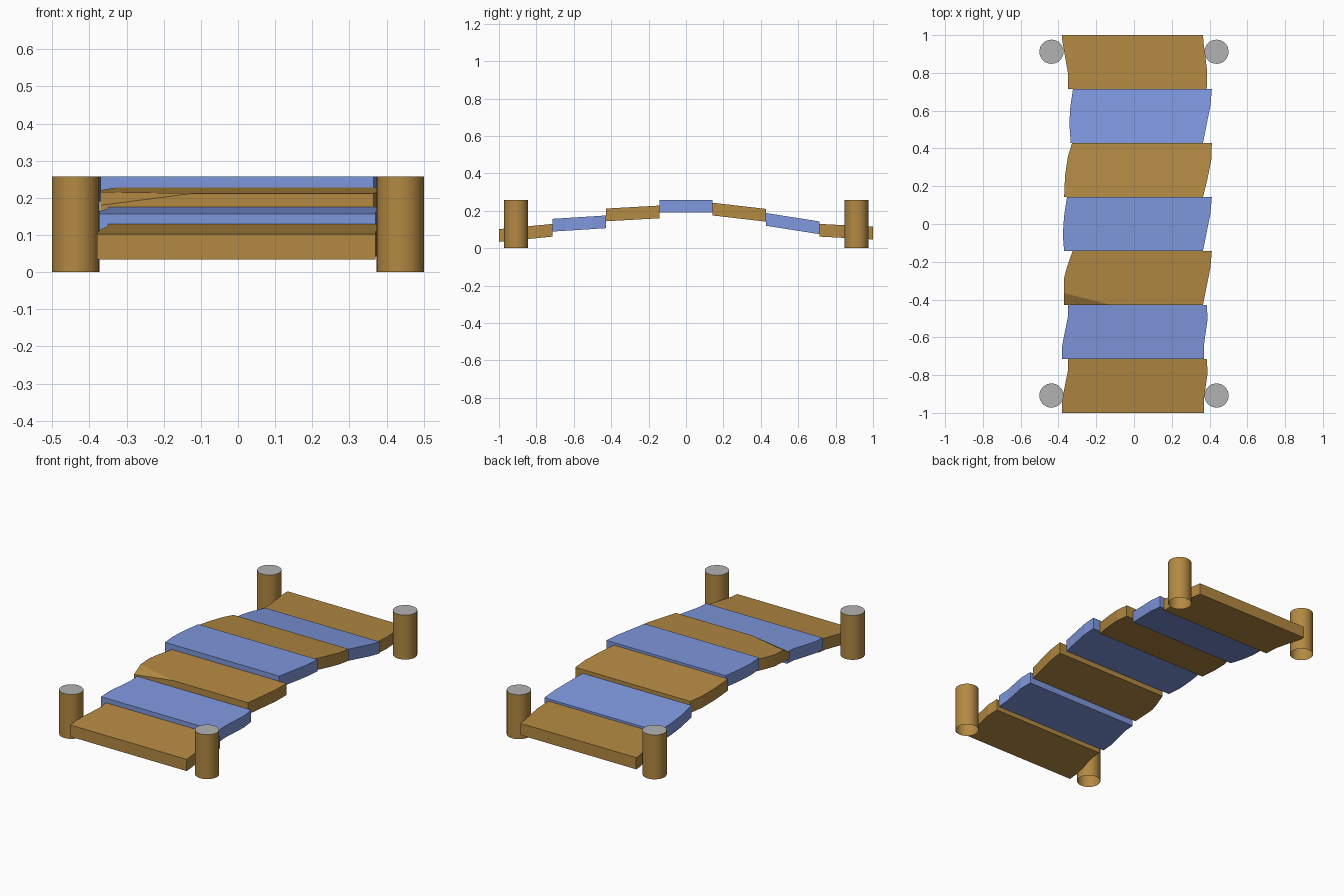
import bpy, bmesh
from mathutils import Vector

if "Cube" in bpy.data.objects:
    bpy.data.objects.remove(bpy.data.objects["Cube"])


def material(name, rgb):
    m = bpy.data.materials.new(name)
    m.diffuse_color = (*rgb, 1)
    m.use_nodes = True
    m.node_tree.nodes["Principled BSDF"].inputs["Base Color"].default_value = m.diffuse_color
    return m


BROWN = material("brown wood", (0.45, 0.25, 0.055))
BLUE = material("blue paint", (0.21, 0.31, 0.72))
GREY = material("pale grey", (0.45, 0.45, 0.45))


def finish(bm, name, mats):
    mesh = bpy.data.meshes.new(name)
    bm.to_mesh(mesh)
    bm.free()
    ob = bpy.data.objects.new(name, mesh)
    bpy.context.collection.objects.link(ob)
    for m in mats:
        mesh.materials.append(m)
    return ob


def plank(name, mat, y0, y1, z0, z1, left, right, chip=None):
    """Extruded wavy outline; z0/z1 are the top heights at front/back."""
    thick = 0.068
    bm = bmesh.new()

    def point(x, t):
        return bm.verts.new((x, y0 + (y1 - y0) * t, z0 + (z1 - z0) * t - thick))

    outline = [point(x, t) for x, t in right] + [point(x, t) for x, t in reversed(left)]
    base = bm.faces.new(outline)
    ext = bmesh.ops.extrude_face_region(bm, geom=[base], use_keep_orig=True)
    top = [g for g in ext["geom"] if isinstance(g, bmesh.types.BMVert)]
    bmesh.ops.translate(bm, verts=top, vec=(0, 0, thick))
    bmesh.ops.recalc_face_normals(bm, faces=bm.faces)
    if chip:
        # broken corner
        a, b, c = (Vector(p) for p in chip)
        n = (b - a).cross(c - a).normalized()
        if n.z < 0:
            n = -n
        cut = bmesh.ops.bisect_plane(bm, geom=bm.verts[:] + bm.edges[:] + bm.faces[:],
                                     plane_co=a, plane_no=n, clear_outer=True)
        edges = [g for g in cut["geom_cut"] if isinstance(g, bmesh.types.BMEdge)]
        bmesh.ops.holes_fill(bm, edges=edges)
        bmesh.ops.recalc_face_normals(bm, faces=bm.faces)
    return finish(bm, name, [mat])


# Side outlines as (x, fraction from front to back)
END_L = [(-.38, 0), (-.38, .25), (-.35, .78), (-.35, 1)]
END_R = [(.37, 0), (.37, .25), (.39, .75), (.385, 1)]
BIG_R = [(.365, 0), (.385, .35), (.405, .7), (.412, 1)]
Y = [-1 + 2 * i / 7 for i in range(8)]

planks = [
    ("plank_1", .102, .130, END_L, END_R),
    ("plank_2", .157, .175, END_L, END_R),
    ("plank_3", .212, .228, [(-.37, 0), (-.37, .5), (-.355, .7), (-.325, 1)], BIG_R),
    ("plank_4", .258, .258, [(-.37, 0), (-.377, .3), (-.37, .65), (-.355, 1)], BIG_R),
    ("plank_5", .243, .210, [(-.37, 0), (-.365, .4), (-.35, .75), (-.328, 1)],
     [(.365, 0), (.39, .35), (.41, .7), (.412, 1)]),
    ("plank_6", .188, .143, [(-.335, 0), (-.342, .35), (-.338, .65), (-.323, 1)], BIG_R),
    ("plank_7", .130, .115, [(-.35, 0), (-.35, .3), (-.38, .9), (-.38, 1)],
     [(.385, 0), (.387, .35), (.37, .8), (.365, 1)]),
]
for i, (name, z0, z1, left, right) in enumerate(planks):
    chip = [(-.37, -.365, .216), (-.12, Y[2], .212), (-.37, Y[2], .18)] if i == 2 else None
    plank(name, BLUE if i % 2 else BROWN, Y[i], Y[i + 1], z0, z1, left, right, chip)


# Corner posts: open-bottomed tubes with a painted ring and a grey centre on top
def post(name, x, y):
    bm = bmesh.new()
    bmesh.ops.create_circle(bm, cap_ends=True, segments=32, radius=0.064)
    rim = bm.edges[:]
    cap = bm.faces[:][0]
    ring = bmesh.ops.inset_region(bm, faces=[cap], thickness=0.029)["faces"]
    cap.material_index = 2
    for f in ring:
        f.material_index = 1
    ext = bmesh.ops.extrude_edge_only(bm, edges=[e for e in bm.edges if e.is_boundary])["geom"]
    low = [g for g in ext if isinstance(g, bmesh.types.BMVert)]
    bmesh.ops.translate(bm, verts=low, vec=(0, 0, -0.258))
    for f in bm.faces:
        if any(v in low for v in f.verts):
            f.material_index = 0
            f.smooth = True
    bmesh.ops.recalc_face_normals(bm, faces=bm.faces)
    if cap.normal.z < 0:
        bmesh.ops.reverse_faces(bm, faces=bm.faces)
    ob = finish(bm, name, [BROWN, BLUE, GREY])
    ob.location = (x, y, 0.258)


for side, x in (("left", -.437), ("right", .437)):
    for end, y in (("front", -.908), ("back", .912)):
        post(f"{end}_{side}_post", x, y)
